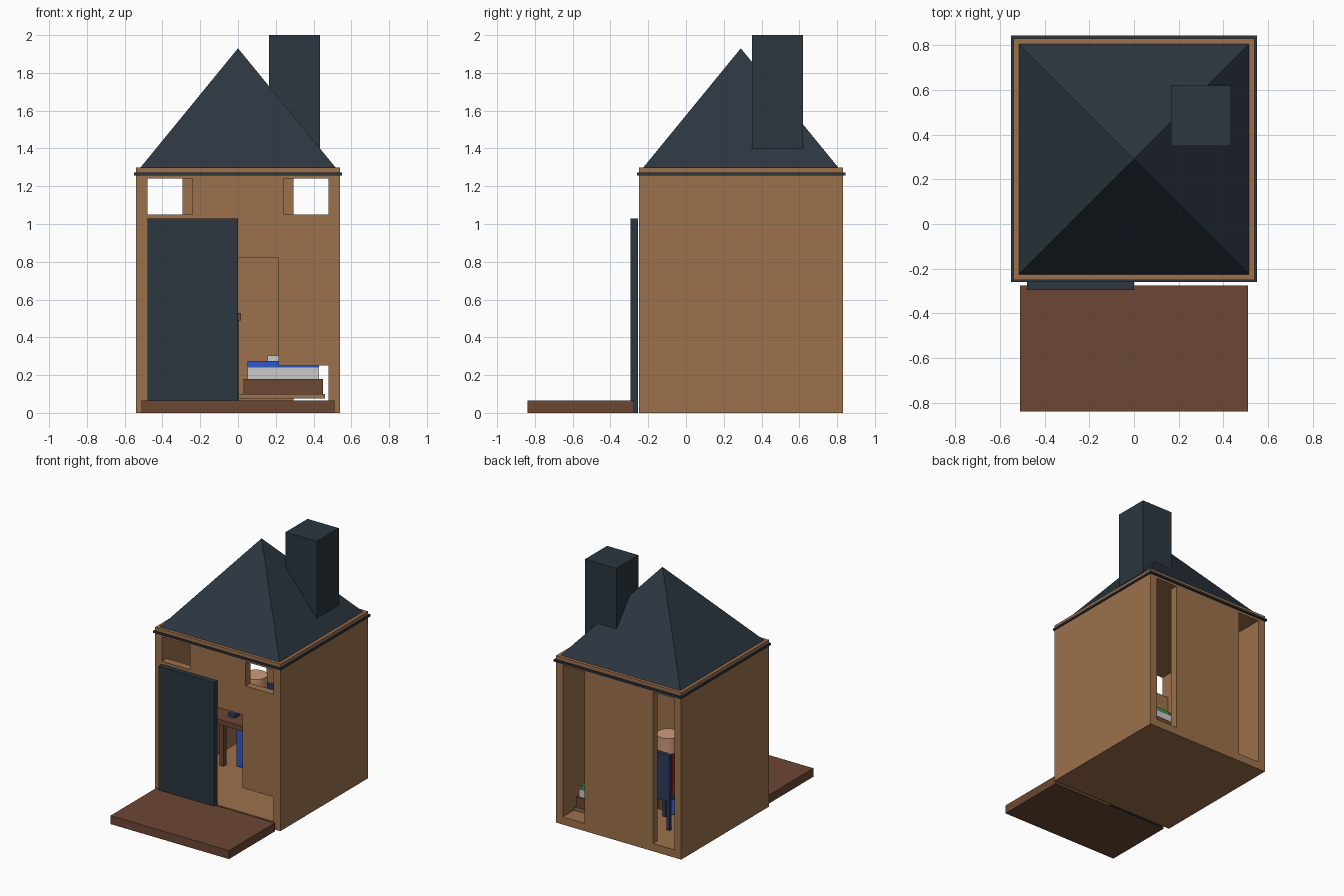
import bpy, math
from mathutils import Vector

if "Cube" in bpy.data.objects:
    bpy.data.objects.remove(bpy.data.objects["Cube"])


def mat(name, rgb):
    m = bpy.data.materials.new(name)
    m.diffuse_color = (*rgb, 1)
    m.use_nodes = True
    m.node_tree.nodes["Principled BSDF"].inputs["Base Color"].default_value = m.diffuse_color
    return m


WOOD = mat("wood", (0.34, 0.165, 0.072))
DARK_WOOD = mat("dark_wood", (0.15, 0.063, 0.033))
SLATE = mat("slate", (0.025, 0.037, 0.05))
NAVY = mat("navy", (0.03, 0.045, 0.11))
WHITE = mat("white", (0.75, 0.75, 0.78))
BLUE = mat("blue", (0.03, 0.1, 0.6))
RED = mat("red", (0.6, 0.03, 0.03))
SKIN = mat("skin", (0.62, 0.33, 0.2))
GREEN = mat("green", (0.03, 0.35, 0.09))
YELLOW = mat("yellow", (0.8, 0.55, 0.05))


def box(name, lo, hi, material=None):
    lo, hi = Vector(lo), Vector(hi)
    bpy.ops.mesh.primitive_cube_add(size=1, location=(lo + hi) / 2)
    o = bpy.context.object
    o.name = name
    o.scale = hi - lo
    bpy.ops.object.transform_apply(location=False, rotation=False, scale=True)
    if material:
        o.data.materials.append(material)
    return o


def cut(target, lo, hi):
    c = box("cutter", lo, hi)
    c.hide_render = True
    m = target.modifiers.new("cut", 'BOOLEAN')
    m.operation, m.solver, m.object = 'DIFFERENCE', 'EXACT', c
    bpy.context.view_layer.objects.active = target
    bpy.ops.object.modifier_apply(modifier=m.name)
    bpy.data.objects.remove(c)


# House shell: hollow room with windows, stepped doorway and rear slots
house = box("house_walls", (-.54, -.25, 0), (.54, .83, 1.30), WOOD)
cut(house, (-.48, -.19, .06), (.48, .77, 1.24))
cut(house, (-.215, -.3, .06), (.215, -.15, .82))
cut(house, (-.48, -.3, .06), (.48, -.15, .25))
for s in (-1, 1):
    a, b = sorted((s * .24, s * .48))
    cut(house, (a, -.3, 1.05), (b, -.15, 1.24))
    a, b = sorted((s * .295, s * .48))
    cut(house, (a, .7, .06), (b, .9, 1.24))

# Pyramid roof with a thin square eave, and chimney
bpy.ops.mesh.primitive_cone_add(vertices=4, radius1=.54 * math.sqrt(2), radius2=0, depth=.66,
                                location=(0, .29, 1.60), rotation=(0, 0, math.pi / 4))
roof = bpy.context.object
roof.name = "roof"
roof.data.materials.append(SLATE)
box("roof_eave", (-.55, -.26, 1.258), (.55, .845, 1.273), SLATE)
box("chimney", (.165, .35, 1.40), (.435, .62, 2.0), SLATE)

# Porch and door
box("porch", (-.51, -.84, 0), (.51, -.275, .066), DARK_WOOD)
box("door", (-.48, -.295, 0), (0, -.255, 1.03), SLATE)

# Bed
box("bed_base", (.0, .18, .076), (.46, .72, .10), WOOD)
box("bed_frame", (.03, .19, .10), (.45, .71, .18), DARK_WOOD)
box("mattress", (.05, .20, .18), (.43, .70, .24), WHITE)
box("blanket", (.05, .20, .24), (.43, .50, .275), BLUE)
box("pillow", (.155, .52, .24), (.35, .60, .305), WHITE)
box("green_book", (.25, .61, .24), (.42, .69, .27), GREEN)
box("yellow_label", (.30, .63, .27), (.37, .67, .273), YELLOW)

# Desk
box("desk_top", (-.38, .10, .49), (.015, .34, .53), DARK_WOOD)
for i, x in enumerate((-.37, -.03)):
    for j, y in enumerate((.11, .30)):
        box(f"desk_leg_{i}{j}", (x, y, .06), (x + .035, y + .035, .49), DARK_WOOD)
box("desk_gadget", (-.21, .18, .53), (-.15, .23, .56), NAVY)

# Chair
box("chair_seat", (-.28, .38, .29), (-.08, .60, .32), NAVY)
box("chair_back", (-.28, .57, .31), (-.08, .60, .65), NAVY)
for i, x in enumerate((-.27, -.115)):
    for j, y in enumerate((.39, .565)):
        box(f"chair_leg_{i}{j}", (x, y, .06), (x + .025, y + .025, .29), NAVY)

# Seated figure
box("torso", (-.255, .42, .32), (-.105, .53, .63), RED)
for side, x in (("left", -.295), ("right", -.105)):
    box(f"{side}_arm", (x, .44, .40), (x + .04, .51, .62), RED)
for side, x in (("left", -.25), ("right", -.175)):
    box(f"{side}_thigh", (x, .34, .32), (x + .065, .46, .39), BLUE)
    box(f"{side}_shin", (x, .34, .07), (x + .065, .37, .32), BLUE)
bpy.ops.mesh.primitive_cylinder_add(vertices=24, radius=.085, depth=.12, location=(-.18, .475, .69))
head = bpy.context.object
head.name = "head"
head.data.materials.append(SKIN)
bpy.ops.object.shade_smooth_by_angle()
